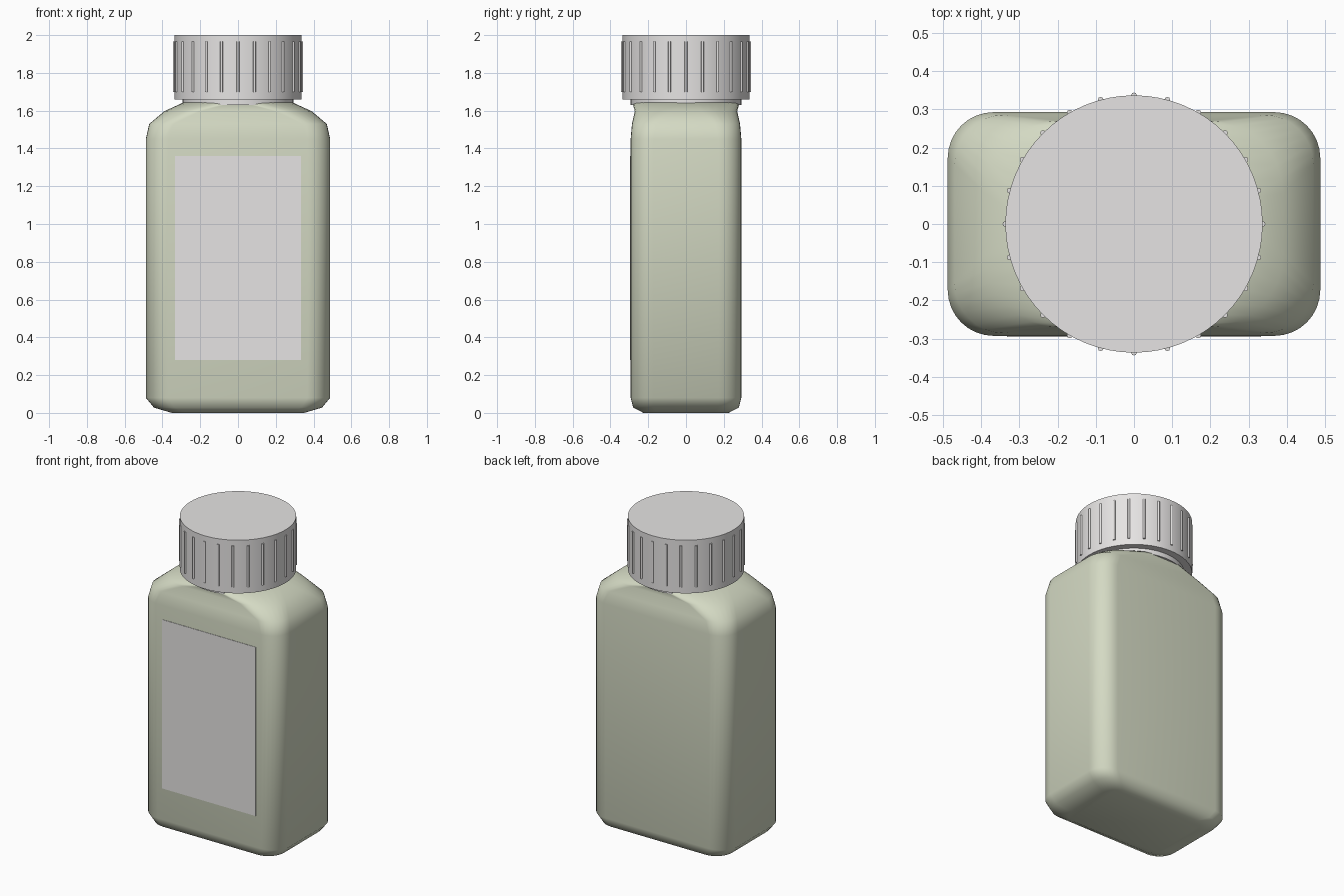
import bpy, bmesh
from math import sin, cos, pi, radians
from mathutils import Matrix

cube = bpy.data.objects.get("Cube")
if cube:
    bpy.data.objects.remove(cube, do_unlink=True)


def material(name, rgb):
    m = bpy.data.materials.new(name)
    m.use_nodes = True
    m.diffuse_color = (*rgb, 1)
    m.node_tree.nodes["Principled BSDF"].inputs["Base Color"].default_value = (*rgb, 1)
    return m


GREEN = material("pale green plastic", (0.66, 0.70, 0.55))
WHITE = material("off white", (0.79, 0.775, 0.77))


def finish(bm, name, mat, smooth=None):
    bmesh.ops.recalc_face_normals(bm, faces=bm.faces)
    mesh = bpy.data.meshes.new(name)
    bm.to_mesh(mesh)
    bm.free()
    mesh.materials.append(mat)
    ob = bpy.data.objects.new(name, mesh)
    bpy.context.collection.objects.link(ob)
    if smooth:
        bpy.ops.object.select_all(action='DESELECT')
        ob.select_set(True)
        bpy.context.view_layer.objects.active = ob
        bpy.ops.object.shade_smooth_by_angle(angle=radians(smooth))
    return ob


def rounded_ring(bm, hx, hy, r, z, steps=8):
    """Rounded rectangle of vertices at height z."""
    ring = []
    for q, (sx, sy) in enumerate([(1, 1), (-1, 1), (-1, -1), (1, -1)]):
        for i in range(steps + 1):
            a = (q + i / steps) * pi / 2
            ring.append(bm.verts.new((sx * (hx - r) + r * cos(a),
                                      sy * (hy - r) + r * sin(a), z)))
    return ring


def cylinder(bm, radius, z0, z1, segments, x=0, y=0):
    bmesh.ops.create_cone(bm, cap_ends=True, segments=segments, radius1=radius,
                          radius2=radius, depth=z1 - z0,
                          matrix=Matrix.Translation((x, y, (z0 + z1) / 2)))


# Bottle: half width, half depth, corner radius, height
SECTIONS = [
    (0.35, 0.225, 0.08, 0.0),
    (0.445, 0.28, 0.11, 0.028),
    (0.488, 0.293, 0.12, 0.08),
    (0.488, 0.293, 0.12, 1.45),
    (0.47, 0.286, 0.13, 1.53),
    (0.39, 0.271, 0.19, 1.597),
    (0.292, 0.283, 0.27, 1.642),
]
bm = bmesh.new()
rings = [rounded_ring(bm, *s) for s in SECTIONS]
for low, high in zip(rings, rings[1:]):
    for i in range(len(low)):
        j = (i + 1) % len(low)
        bm.faces.new((low[i], low[j], high[j], high[i]))
bm.faces.new(rings[0])
bm.faces.new(rings[-1])
finish(bm, "bottle_body", GREEN, 60)

# Neck under the cap
bm = bmesh.new()
cylinder(bm, 0.293, 1.63, 1.68, 64)
finish(bm, "bottle_neck", WHITE, 40)

# Cap
bm = bmesh.new()
cylinder(bm, 0.337, 1.66, 2.0, 64)
finish(bm, "cap", WHITE, 40)

# Grip ribs around the cap
bm = bmesh.new()
RIBS = 28 - 4
for k in range(RIBS):
    a = 2 * pi * k / RIBS
    cylinder(bm, 0.0075, 1.7, 1.965, 8, 0.337 * cos(a), 0.337 * sin(a))
finish(bm, "cap_ribs", WHITE, 50)

# Blank label on the front
bm = bmesh.new()
bmesh.ops.create_cube(bm, size=1, matrix=Matrix.Translation((0, -0.2935, 0.82))
                      @ Matrix.Diagonal((0.665, 0.004, 1.08, 1)))
finish(bm, "front_label", WHITE)
